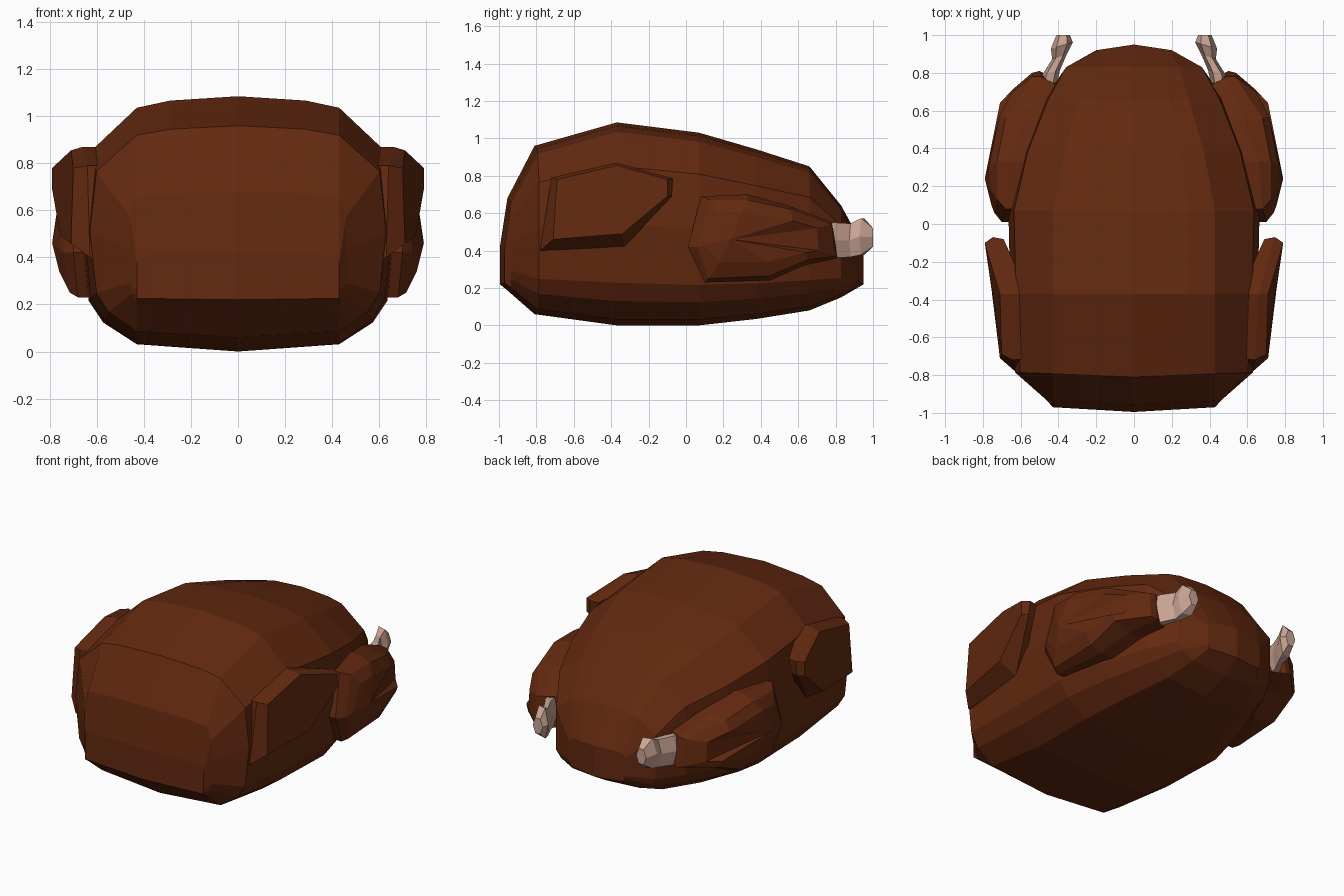
import bpy, bmesh, math


def material(name, rgb):
    m = bpy.data.materials.new(name)
    m.diffuse_color = (*rgb, 1)
    return m


SKIN = material("roasted_skin", (0.125, 0.022, 0.005))
BONE = material("bone", (0.6, 0.38, 0.30))


def loft(name, rings, mat, mirror=False):
    """Join closed rings with faces; a one-point ring closes as a fan."""
    bm = bmesh.new()
    vs = [[bm.verts.new(p) for p in r] for r in rings]
    for a, b in zip(vs, vs[1:]):
        if len(a) == 1:
            a, b = b, a
        n = len(a)
        for i in range(n):
            j = (i + 1) % n
            bm.faces.new((a[i], a[j], b[0]) if len(b) == 1 else (a[i], a[j], b[j], b[i]))
    for r in (vs[0], vs[-1]):
        if len(r) > 2:
            bm.faces.new(r)
    bmesh.ops.recalc_face_normals(bm, faces=bm.faces)
    me = bpy.data.meshes.new(name)
    bm.to_mesh(me)
    bm.free()
    me.materials.append(mat)
    ob = bpy.data.objects.new(name, me)
    bpy.context.collection.objects.link(ob)
    if mirror:
        mod = ob.modifiers.new("other_side", 'MIRROR')
        mod.use_mirror_merge = False
    return ob


def body_ring(y, lo, hi, wt, w, bow=0):
    h = hi - lo
    s = 0.955 * w if w > .47 else w
    half = [(0, hi), (.67 * wt, hi - .017 * h), (wt, hi - .045 * h), (s, lo + .785 * h), (w, lo + .5 * h),
            (s, lo + .21 * h), (wt + .7 * (s - wt), lo + .12 * h), (wt, lo + .03 * h), (0, lo)]
    pts = half + [(-x, z) for x, z in half[-2:0:-1]]
    return [(x, y + bow * abs(x) / w, z) for x, z in pts]


# Body: y, bottom, top, half width of the top, half width of the middle, bow
stations = [
    (-.995, .22, .42, .43, .43, .025),
    (-.955, .187, .68, .43, .46, .02),
    (-.81, .06, .96, .43, .63, .025),
    (-.37, .00, 1.085, .43, .655),
    (.07, .00, 1.03, .43, .665),
    (.38, .035, .94, .37, .59),
    (.66, .08, .85, .29, .475),
    (.83, .15, .64, .24, .36),
    (.95, .22, .42, .19, .20, -.03)]
loft("body", [[(0, -.995, .32)]] + [body_ring(*s) for s in stations] + [[(0, .95, .32)]], SKIN)

# Drumsticks: buried ring, rim, outer face, bulge and its highest point
leg_rim = [(.70, .01, .42), (.68, .08, .69), (.66, .33, .70), (.58, .55, .64), (.49, .78, .55),
           (.50, .81, .36), (.57, .63, .32), (.63, .45, .24), (.68, .10, .23)]
leg_face = [(.74, .06, .42), (.725, .13, .67), (.725, .33, .67), (.68, .56, .62), (.535, .78, .54),
            (.54, .80, .37), (.69, .65, .35), (.71, .45, .265), (.715, .12, .25)]
leg_bulge = [(.755, .10, .43), (.76, .18, .60), (.768, .30, .61), (.715, .57, .56), (.645, .70, .52),
             (.645, .71, .40), (.71, .64, .39), (.745, .44, .34), (.76, .18, .34)]
leg_in = [(.40 if i in (4, 5) else .45, y - (.05 if i in (4, 5) else 0), z)
          for i, (x, y, z) in enumerate(leg_rim)]
loft("drumstick", [leg_in, leg_rim, leg_face, leg_bulge, [(.79, .24, .46)]], SKIN, True)

# Wings: flaps leaning out from the body towards their tips
wing_in = [(.54, -.77, .40), (.54, -.71, .79), (.56, -.37, .87), (.69, -.08, .78),
           (.70, -.09, .69), (.60, -.33, .42)]
wing_rim = [(.63, -.78, .40), (.64, -.72, .79), (.66, -.37, .87), (.745, -.07, .785),
            (.755, -.075, .69), (.64, -.33, .42)]
wing_face = [(.71, -.71, .46), (.70, -.69, .78), (.71, -.37, .855), (.79, -.10, .78),
             (.79, -.10, .69), (.755, -.34, .49)]
loft("wing", [wing_in, wing_rim, wing_face], SKIN, True)

# Leg bones: six-sided rings along the shank, with a knobbly end
bone = []
for x, y, z, rx, rz in [(.455, .72, .45, .045, .09), (.44, .80, .455, .048, .095),
                        (.395, .885, .455, .038, .09), (.382, .945, .475, .058, .098),
                        (.375, 1.0, .47, .036, .05)]:
    angles = [math.radians(60 * k + 30) for k in range(6)]
    bone.append([(x + rx * math.sin(a), y - .3 * rx * math.sin(a) * (y < .95),
                  z + rz * math.cos(a) / .87) for a in angles])
loft("leg_bone", bone, BONE, True)
